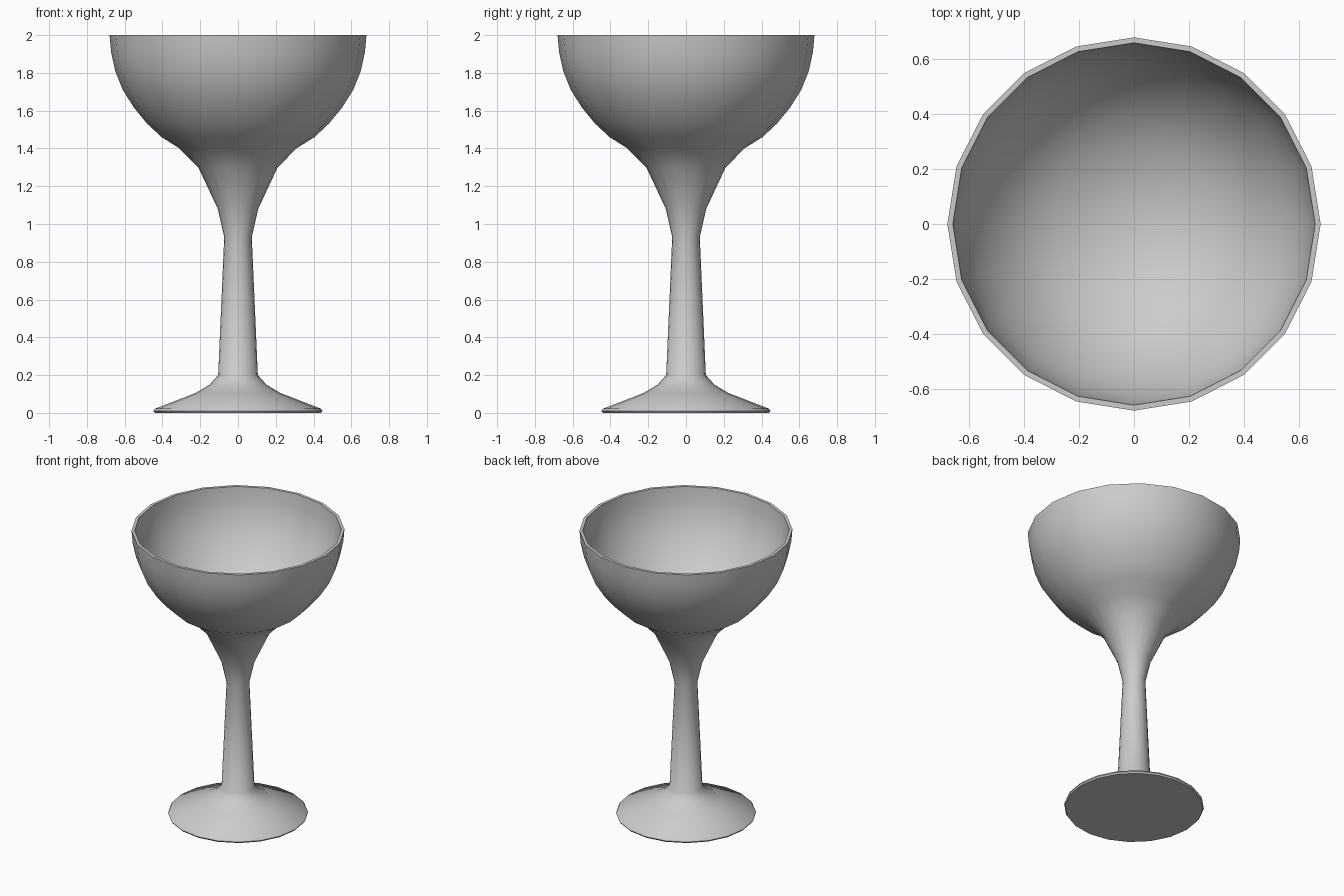
import bpy, bmesh
from math import cos, sin, pi, radians

if "Cube" in bpy.data.objects:
    bpy.data.objects.remove(bpy.data.objects["Cube"])

SIDES = 20


def lathe(name, profile):
    """Revolve (radius, z) points about z; zero radius makes a pole."""
    bm = bmesh.new()
    rings = []
    for r, z in profile:
        n = SIDES if r > 0 else 1
        rings.append([bm.verts.new((r * cos(2 * pi * i / SIDES),
                                    r * sin(2 * pi * i / SIDES), z)) for i in range(n)])
    for a, b in zip(rings, rings[1:]):
        for i in range(SIDES):
            j = (i + 1) % SIDES
            quad = [a[i % len(a)], a[j % len(a)], b[j % len(b)], b[i % len(b)]]
            bm.faces.new(list(dict.fromkeys(quad)))
    bmesh.ops.recalc_face_normals(bm, faces=bm.faces)
    mesh = bpy.data.meshes.new(name)
    bm.to_mesh(mesh)
    bm.free()
    ob = bpy.data.objects.new(name, mesh)
    bpy.context.collection.objects.link(ob)
    bpy.ops.object.select_all(action='DESELECT')
    bpy.context.view_layer.objects.active = ob
    ob.select_set(True)
    bpy.ops.object.shade_smooth_by_angle(angle=radians(40))
    return ob


# foot and stem
foot_stem = [(0, 0), (0.44, 0), (0.447, 0.01), (0.44, 0.022), (0.225, 0.105),
             (0.15, 0.15), (0.105, 0.2), (0.073, 0.93), (0.107, 1.08), (0.21, 1.3)]
# outside of the bowl up to the rim
bowl_outer = [(0.31, 1.4), (0.405, 1.46), (0.48, 1.53), (0.55, 1.615),
              (0.61, 1.71), (0.65, 1.81), (0.672, 1.91), (0.68, 2.0)]
# inside of the bowl down to its centre
bowl_inner = [(0.66, 2.0), (0.652, 1.91), (0.63, 1.815), (0.59, 1.72),
              (0.535, 1.63), (0.465, 1.545), (0.39, 1.48), (0.3, 1.425),
              (0.2, 1.385), (0.1, 1.36), (0, 1.355)]

lathe("goblet", foot_stem + bowl_outer + bowl_inner)
